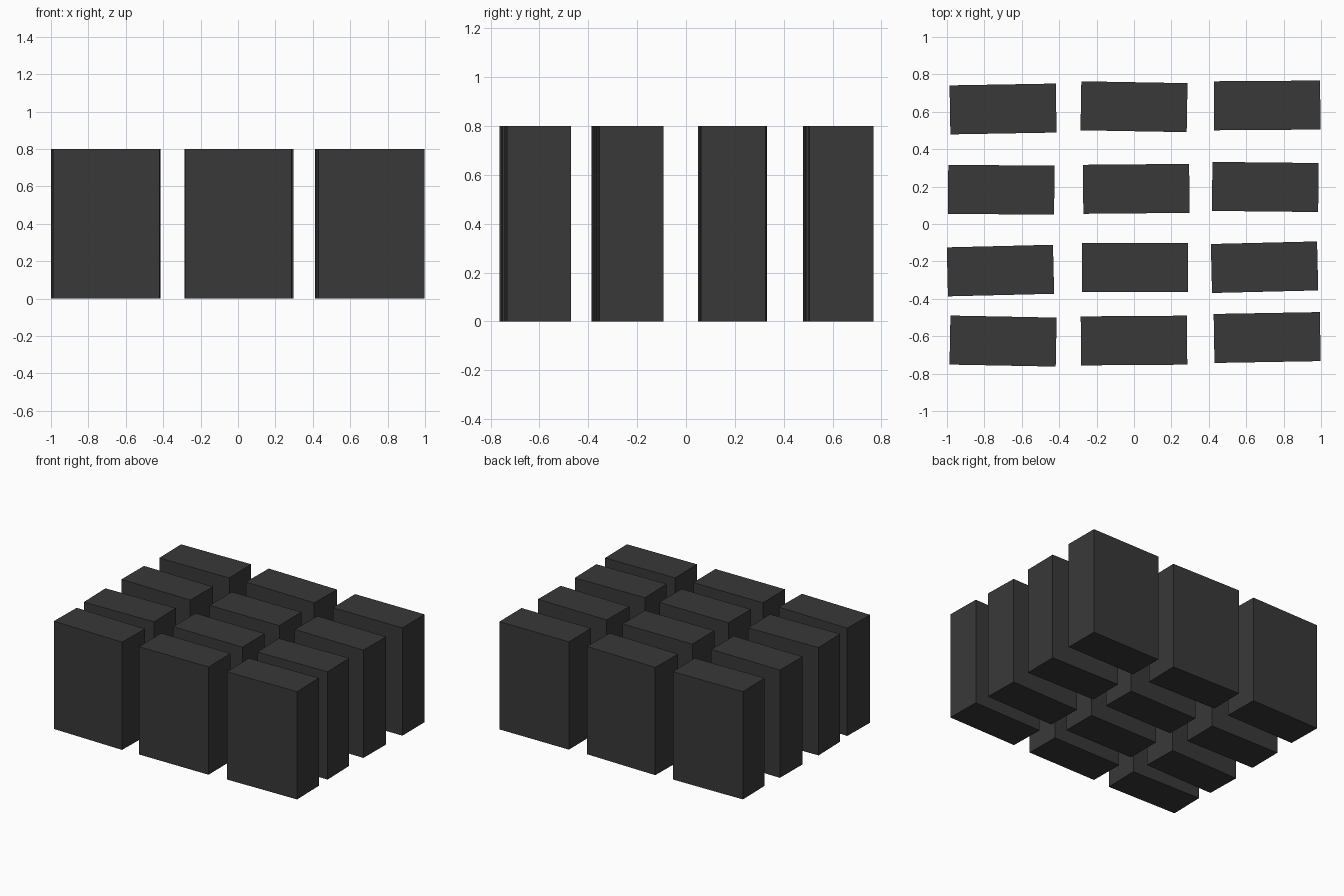
import bpy, math

if "Cube" in bpy.data.objects:
    bpy.data.objects.remove(bpy.data.objects["Cube"])

# Dark material shared by all blocks
mat = bpy.data.materials.new("dark_grey")
mat.diffuse_color = (0.04, 0.04, 0.04, 1)
mat.use_nodes = True
mat.node_tree.nodes["Principled BSDF"].inputs["Base Color"].default_value = mat.diffuse_color

SIZE = (0.568, 0.262, 0.8)

# Rows from back to front: (x, y, turn in degrees) for each block
ROWS = [
    [(-0.70, 0.615, 1.0), (0.0, 0.627, -1.0), (0.712, 0.634, 0.4)],
    [(-0.71, 0.183, -0.5), (0.012, 0.188, 0.5), (0.702, 0.198, -0.6)],
    [(-0.714, -0.249, 1.4), (0.006, -0.232, 0.0), (0.698, -0.231, 1.4)],
    [(-0.70, -0.626, -1.1), (0.0, -0.623, 0.4), (0.712, -0.607, 1.0)],
]


def block(name, x, y, turn):
    bpy.ops.mesh.primitive_cube_add(size=1, location=(x, y, SIZE[2] / 2),
                                    rotation=(0, 0, math.radians(turn)))
    ob = bpy.context.object
    ob.name = name
    ob.scale = SIZE
    ob.data.materials.append(mat)


# Grid of slightly turned upright blocks
for r, row in enumerate(ROWS):
    for c, (x, y, turn) in enumerate(row):
        block(f"block_row{r + 1}_col{c + 1}", x, y, turn)
